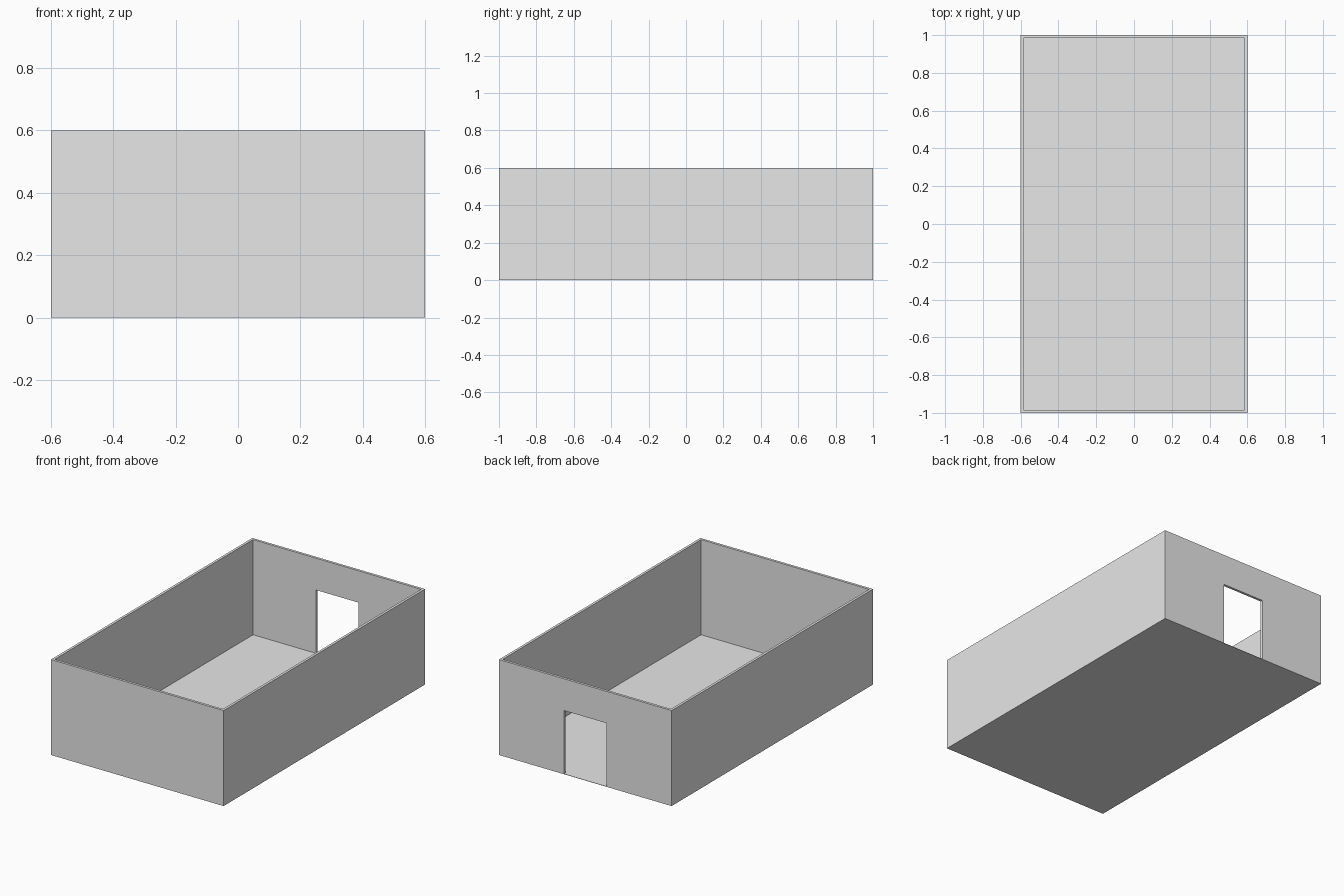
import bpy

old = bpy.data.objects.get("Cube")
if old:
    bpy.data.objects.remove(old, do_unlink=True)

W, L, H = 1.2, 2.0, 0.6          # overall size
T = 0.016                        # wall thickness
F = 0.002                        # floor thickness
DOOR_W, DOOR_H = 0.296, 0.4

grey = bpy.data.materials.new("plain grey")
grey.use_nodes = True
colour = (0.8, 0.8, 0.8, 1)
grey.diffuse_color = colour
grey.node_tree.nodes["Principled BSDF"].inputs["Base Color"].default_value = colour


def prism(name, outline, depth, place):
    """Extrude a 2D outline by depth; place maps (u, v, w) to a 3D point."""
    n = len(outline)
    verts = [place(u, v, w) for w in (0, depth) for u, v in outline]
    faces = [tuple(range(n))[::-1], tuple(range(n, 2 * n))]
    faces += [(i, (i + 1) % n, n + (i + 1) % n, n + i) for i in range(n)]
    mesh = bpy.data.meshes.new(name)
    mesh.from_pydata(verts, [], faces)
    mesh.materials.append(grey)
    obj = bpy.data.objects.new(name, mesh)
    bpy.context.collection.objects.link(obj)
    return obj


def rectangle(a, b, c, d):
    return [(a, c), (b, c), (b, d), (a, d)]


# Thin floor
prism("floor", rectangle(-W / 2, W / 2, -L / 2, L / 2), F,
      lambda u, v, w: (u, v, w))

# Room walls: closed outline ring, bevelled into mitred corners
for name, side in (("right_wall", -1), ("left_wall", 1)):
    x = side * W / 2 - (T if side > 0 else 0)
    prism(name, rectangle(-L / 2 + T, L / 2 - T, F, H), T,
          lambda u, v, w: (x + w, u, v))

# Front wall, solid
prism("front_wall", rectangle(-W / 2, W / 2, F, H), T,
      lambda u, v, w: (u, -L / 2 + T - w, v))

# Back wall, with a doorway cut down to the floor
d = DOOR_W / 2
doorway = [(-W / 2, F), (-d, F), (-d, DOOR_H), (d, DOOR_H), (d, F),
           (W / 2, F), (W / 2, H), (-W / 2, H)]
prism("back_wall", doorway, T, lambda u, v, w: (u, L / 2 - w, v))

# Make every face point outwards
import bmesh
for obj in bpy.context.collection.objects:
    if obj.name in ("floor", "front_wall", "back_wall", "left_wall", "right_wall"):
        bm = bmesh.new()
        bm.from_mesh(obj.data)
        bmesh.ops.recalc_face_normals(bm, faces=bm.faces)
        bm.to_mesh(obj.data)
        bm.free()
